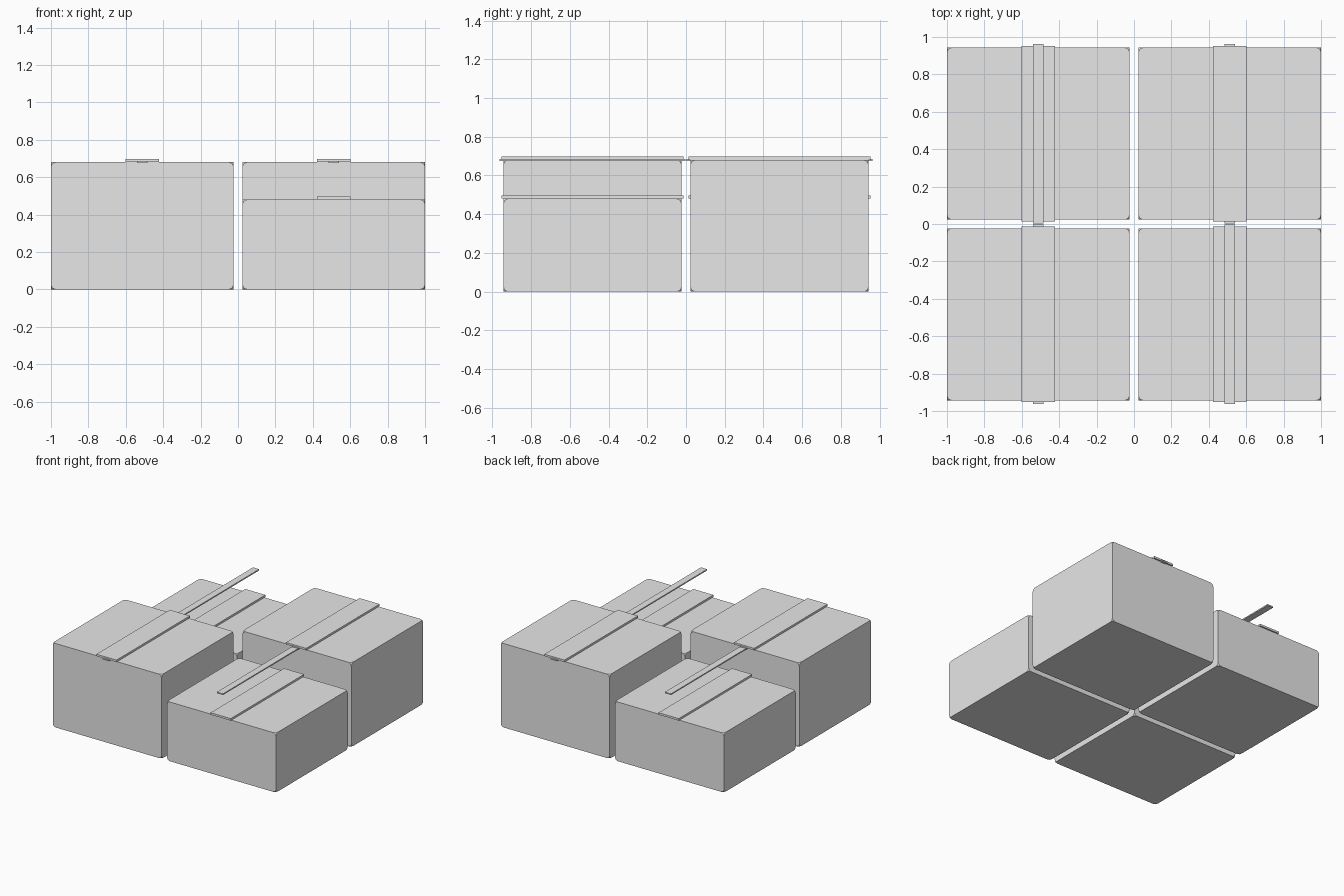
import bpy
import bmesh
from mathutils import Matrix

default = bpy.data.objects.get("Cube")
if default:
    bpy.data.objects.remove(default, do_unlink=True)

grey = bpy.data.materials.new("plain_grey")
grey.use_nodes = True
grey.diffuse_color = (0.8, 0.8, 0.8, 1)
for node in grey.node_tree.nodes:
    if node.type == 'BSDF_PRINCIPLED':
        node.inputs["Base Color"].default_value = (0.8, 0.8, 0.8, 1)


def block(name, size, centre, corner=0.0):
    """Box with optionally clipped corners; edges stay sharp."""
    bm = bmesh.new()
    bmesh.ops.create_cube(bm, size=1, matrix=Matrix.Diagonal((*size, 1)))
    if corner:
        bmesh.ops.bevel(bm, geom=bm.verts[:], offset=corner, segments=2,
                        profile=0.5, affect='VERTICES')
    mesh = bpy.data.meshes.new(name)
    bm.to_mesh(mesh)
    bm.free()
    mesh.materials.append(grey)
    obj = bpy.data.objects.new(name, mesh)
    obj.location = centre
    bpy.context.collection.objects.link(obj)
    return obj


TALL, LOW = 0.68, 0.48
CX, CY = 0.512, 0.483

# Four cartons in a square, tall and low ones on opposite diagonals
for sx, side in ((-1, "right"), (1, "left")):
    for sy, end in ((-1, "front"), (1, "back")):
        height = TALL if sx == sy else LOW
        x, y = sx * CX, sy * CY
        tag = f"{end}_{side}"
        block(f"{tag}_carton", (0.976, 0.92, height), (x, y, height / 2), 0.025)
        # Wide tape lies on the lid
        block(f"{tag}_tape", (0.18, 0.94, 0.016), (x, y, height + 0.009))
        # Narrow seam strip stays at the tall lid level
        block(f"{tag}_seam_strip", (0.055, 0.96, 0.01), (x, y, TALL))
